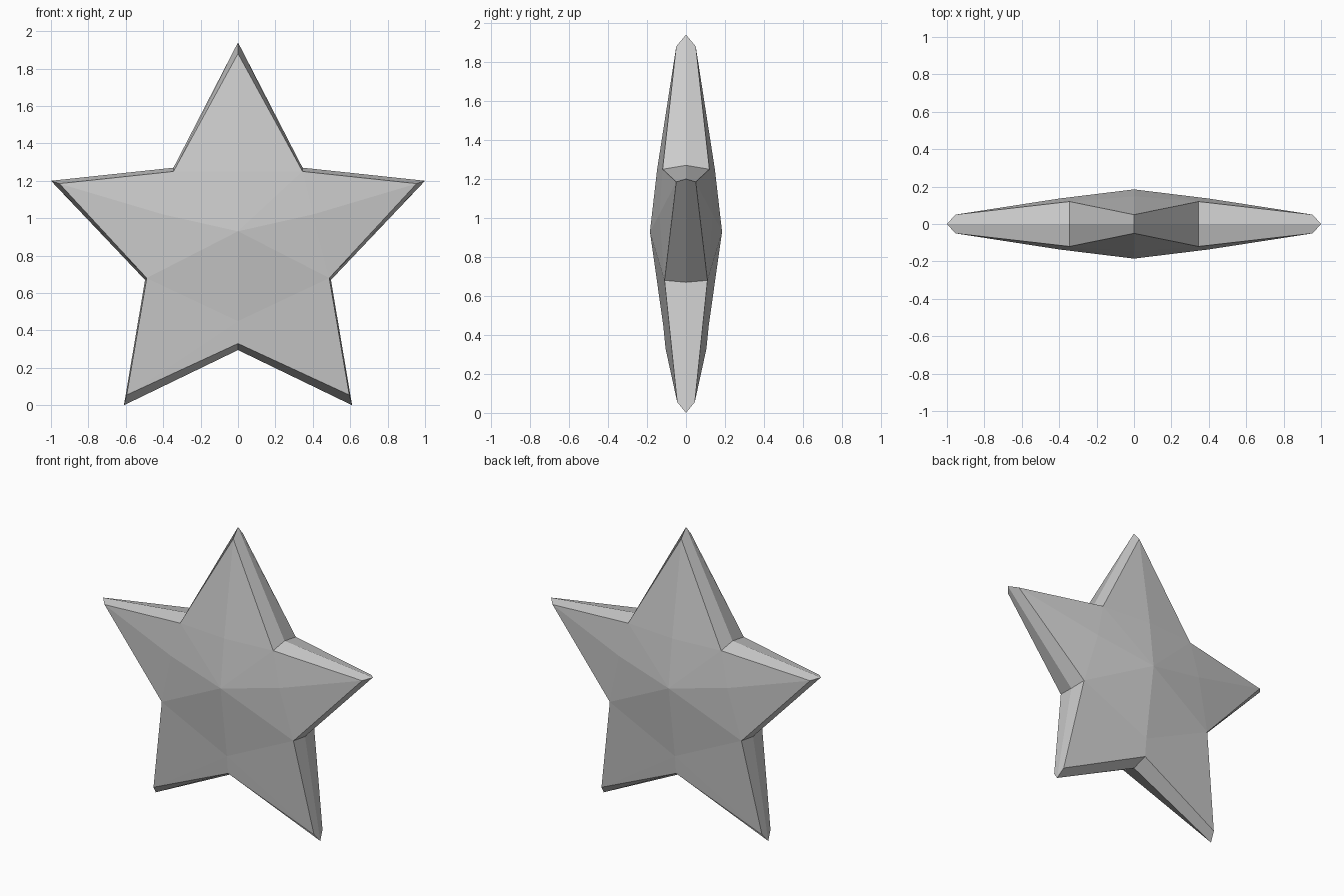
import bpy

if "Cube" in bpy.data.objects:
    bpy.data.objects.remove(bpy.data.objects["Cube"])

# Right half of the star as (x, z): the outer edge lies on y = 0
outer = [(0, 1.94), (0.345, 1.27), (1.0, 1.2), (0.497, 0.67), (0.61, 0.0), (0, 0.295)]
# Front rim, set in from the outer edge, as (x, y, z)
rim = [(0, -0.05, 1.88), (0.345, -0.12, 1.25), (0.955, -0.05, 1.185),
       (0.488, -0.11, 0.68), (0.595, -0.045, 0.055), (0, -0.105, 0.33)]
# Raised points: centre, top arm ridge, side arm ridge, lower middle
raised = [(0, -0.185, 0.93), (0, -0.148, 1.25), (0.40, -0.136, 1.02), (0, -0.117, 0.45)]

verts = [(x, 0, z) for x, z in outer] + rim + raised
CENTRE, TOP, SIDE, LOW = 12, 13, 14, 15

# Bevelled border between the outer edge and the rim
faces = [(i, i + 6, i + 7, i + 1) for i in range(5)]
# Pillowed front of the star
faces += [(6, TOP, 7), (TOP, CENTRE, 7), (CENTRE, SIDE, 7), (SIDE, 8, 7),
          (SIDE, 9, 8), (CENTRE, 9, SIDE), (CENTRE, LOW, 9),
          (LOW, 10, 9), (LOW, 11, 10)]

mesh = bpy.data.meshes.new("star")
mesh.from_pydata(verts, [], faces)
star = bpy.data.objects.new("star", mesh)
bpy.context.collection.objects.link(star)

# Mirror left to right and front to back
mirror = star.modifiers.new("mirror", 'MIRROR')
mirror.use_axis = (True, True, False)
mirror.use_clip = True

grey = bpy.data.materials.new("light grey")
grey.diffuse_color = (0.6, 0.6, 0.6, 1)
grey.use_nodes = True
grey.node_tree.nodes["Principled BSDF"].inputs["Base Color"].default_value = grey.diffuse_color
mesh.materials.append(grey)
